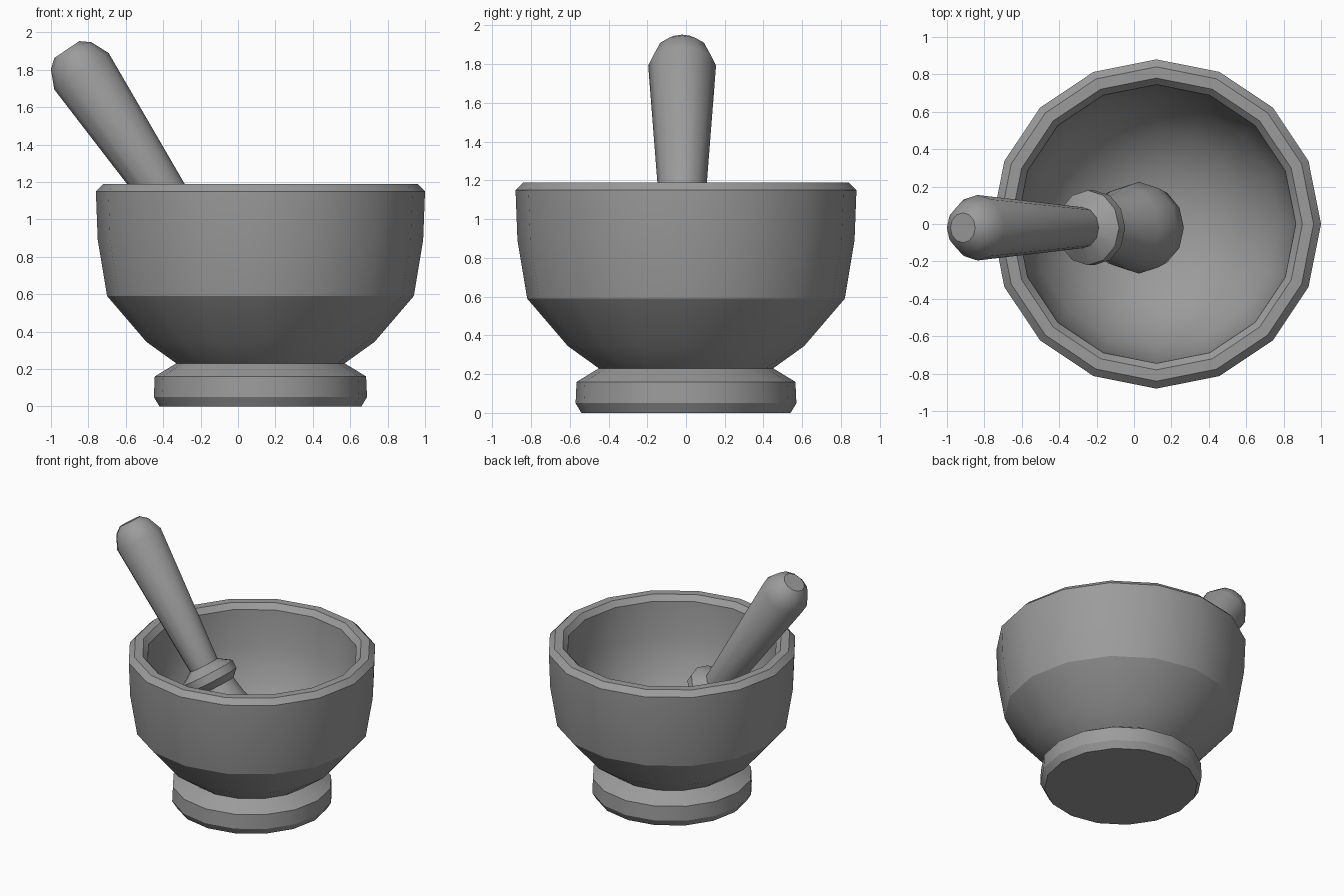
import bpy, bmesh, math
from mathutils import Vector

if "Cube" in bpy.data.objects:
    bpy.data.objects.remove(bpy.data.objects["Cube"])

# Dark grey stone
stone = bpy.data.materials.new("dark_stone")
stone.diffuse_color = (0.33, 0.33, 0.33, 1)
stone.use_nodes = True
stone.node_tree.nodes["Principled BSDF"].inputs["Base Color"].default_value = stone.diffuse_color


def lathe(name, profile, sides, angle):
    """Revolve (radius, height) points about z and close both ends."""
    bm = bmesh.new()
    rings = []
    for r, z in profile:
        rings.append([bm.verts.new((r * math.cos(2 * math.pi * i / sides),
                                    r * math.sin(2 * math.pi * i / sides), z))
                      for i in range(sides)])
    for a, b in zip(rings, rings[1:]):
        for i in range(sides):
            j = (i + 1) % sides
            bm.faces.new((a[i], a[j], b[j], b[i]))
    bm.faces.new(rings[0][::-1])
    bm.faces.new(rings[-1])
    bmesh.ops.recalc_face_normals(bm, faces=bm.faces)
    mesh = bpy.data.meshes.new(name)
    bm.to_mesh(mesh)
    bm.free()
    mesh.materials.append(stone)
    ob = bpy.data.objects.new(name, mesh)
    bpy.context.collection.objects.link(ob)
    bpy.ops.object.select_all(action='DESELECT')
    ob.select_set(True)
    bpy.context.view_layer.objects.active = ob
    bpy.ops.object.shade_smooth_by_angle(angle=math.radians(angle))
    return ob


# Mortar bowl: foot, outer wall, rim, then down the hollow inside
bowl = lathe("mortar_bowl", [
    (0.54, 0), (0.57, 0.05), (0.565, 0.16), (0.45, 0.23),
    (0.61, 0.345), (0.82, 0.59), (0.87, 0.89), (0.88, 1.15), (0.84, 1.19),
    (0.78, 1.19), (0.745, 1.15), (0.73, 0.88), (0.66, 0.62),
    (0.50, 0.41), (0.30, 0.29), (0.12, 0.25)], 16, 30)
bowl.location = (0.12, 0, 0)

# Pestle: rounded handle end, taper, collar, neck and grinding head
pestle = lathe("pestle", [
    (0.08, 0), (0.13, 0.04), (0.175, 0.14), (0.11, 1.14),
    (0.20, 1.20), (0.20, 1.26), (0.15, 1.31), (0.17, 1.42),
    (0.22, 1.56), (0.245, 1.69), (0.215, 1.80), (0.14, 1.88), (0.07, 1.905)], 12, 32)
axis = Vector((0.557, 0, -0.83))
pestle.rotation_euler = (0, math.atan2(axis.x, axis.z), 0)
pestle.location = (-0.915, -0.02, 1.908)
